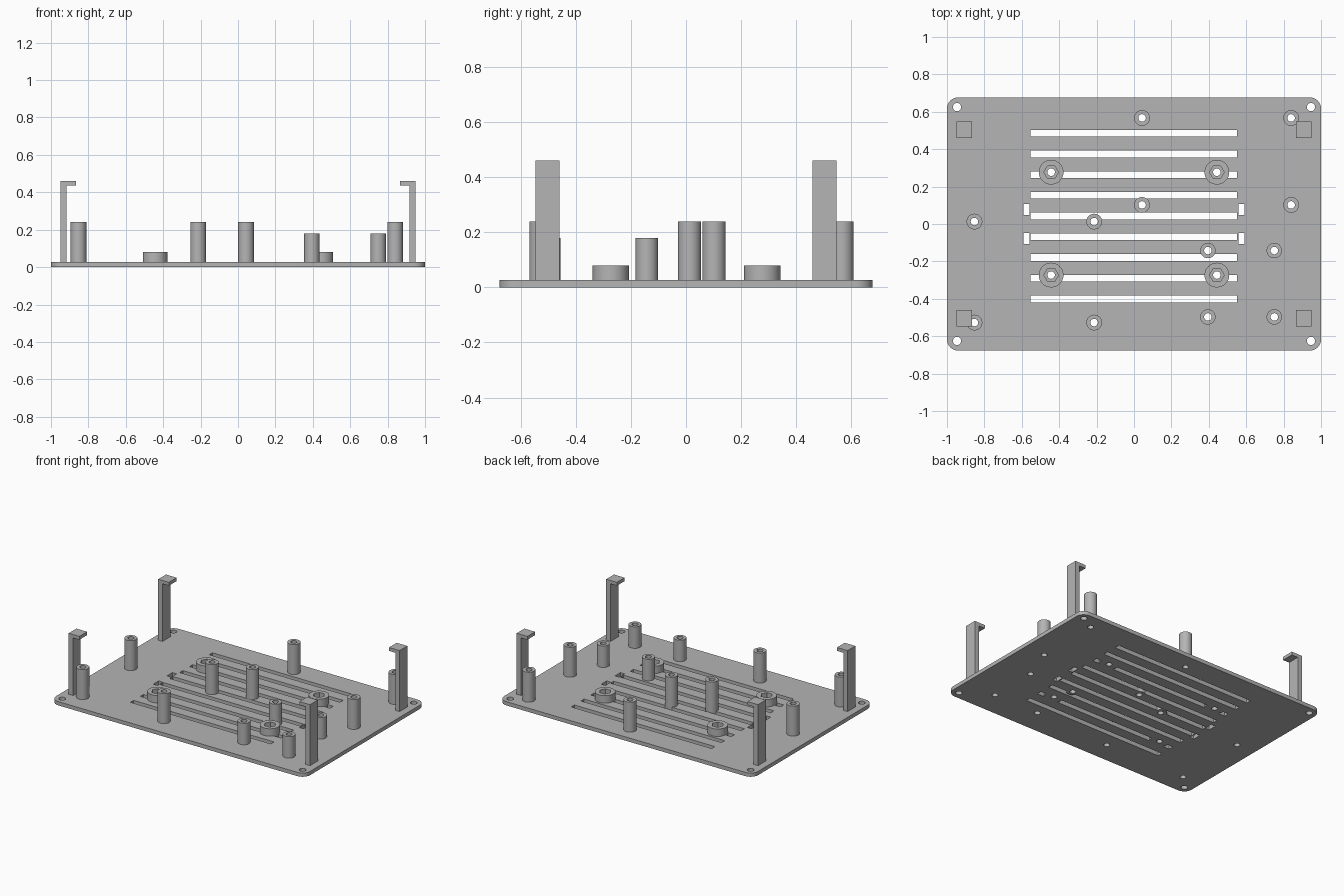
import bpy, bmesh, math
from mathutils import Matrix, Vector

cube = bpy.data.objects.get("Cube")
if cube:
    bpy.data.objects.remove(cube, do_unlink=True)

T = 0.027          # plate thickness
SEG = 48           # sides of every round part
BORE = 0.02

grey = bpy.data.materials.new("plastic_grey")
grey.use_nodes = True
colour = (0.46, 0.46, 0.46, 1)
grey.diffuse_color = colour
grey.node_tree.nodes["Principled BSDF"].inputs["Base Color"].default_value = colour


def finish(name, bm):
    """Turn a bmesh into a linked object with smooth rounds and sharp edges."""
    bmesh.ops.recalc_face_normals(bm, faces=bm.faces)
    mesh = bpy.data.meshes.new(name)
    bm.to_mesh(mesh)
    bm.free()
    mesh.materials.append(grey)
    mesh.shade_smooth()
    mesh.set_sharp_from_angle(angle=math.radians(30))
    obj = bpy.data.objects.new(name, mesh)
    bpy.context.collection.objects.link(obj)
    return obj


def add_box(bm, x0, x1, y0, y1, z0, z1):
    centre = Vector((x0 + x1, y0 + y1, z0 + z1)) / 2
    size = Matrix.Diagonal((x1 - x0, y1 - y0, z1 - z0, 1))
    return bmesh.ops.create_cube(bm, size=1, matrix=Matrix.Translation(centre) @ size)["verts"]


def add_cylinder(bm, x, y, r, z0, z1):
    bmesh.ops.create_cone(bm, cap_ends=True, segments=SEG, radius1=r, radius2=r,
                          depth=z1 - z0, matrix=Matrix.Translation((x, y, (z0 + z1) / 2)))


def cut(target, cutter):
    """Subtract the cutter from the target, then discard the cutter."""
    mod = target.modifiers.new("cut", "BOOLEAN")
    mod.operation, mod.solver, mod.object = "DIFFERENCE", "EXACT", cutter
    bpy.context.view_layer.update()
    graph = bpy.context.evaluated_depsgraph_get()
    mesh = bpy.data.meshes.new_from_object(target.evaluated_get(graph))
    target.modifiers.clear()
    target.data = mesh
    bpy.data.objects.remove(cutter, do_unlink=True)


def add_tube(name, x, y, profile):
    """Spin a (radius, height, is_hexagon) profile around a vertical axis."""
    bm = bmesh.new()
    rings = []
    for r, z, hexagon in profile:
        ring = []
        for i in range(SEG):
            a = 2 * math.pi * i / SEG
            k = math.cos(math.pi / 6) / math.cos(a % (math.pi / 3) - math.pi / 6) if hexagon else 1
            ring.append(bm.verts.new((x + r * k * math.cos(a), y + r * k * math.sin(a), z)))
        rings.append(ring)
    for lower, upper in zip(rings, rings[1:]):
        for i in range(SEG):
            j = (i + 1) % SEG
            bm.faces.new((lower[i], lower[j], upper[j], upper[i]))
    return finish(name, bm)


# Standoff groups: name, outer radius, height, x positions, y positions
groups = [
    ("tall_standoff_left", 0.042, 0.24, (0.043, 0.84), (0.567, 0.102)),
    ("tall_standoff_right", 0.042, 0.24, (-0.853, -0.213), (0.013, -0.527)),
    ("short_standoff", 0.041, 0.18, (0.395, 0.75), (-0.142, -0.497)),
    ("nut_boss", 0.066, 0.08, (-0.443, 0.443), (0.277, -0.273)),
]
posts = [(n, r, h, x, y) for n, r, h, xs, ys in groups for x in xs for y in ys]

# Base plate with rounded corners
bm = bmesh.new()
add_box(bm, -1, 1, -0.677, 0.677, 0, T)
upright = [e for e in bm.edges if abs(e.verts[0].co.z - e.verts[1].co.z) > T / 2]
bmesh.ops.bevel(bm, geom=upright, offset=0.06, segments=8, affect="EDGES", profile=0.5)
plate = finish("base_plate", bm)

# Vent slots and strap slots, left solid under the standoffs
bm = bmesh.new()
for i in range(9):
    y = 0.4855 - 0.1108 * i
    add_box(bm, -0.554, 0.552, y - 0.018, y + 0.018, -0.1, 0.1)
for sx in (-1, 1):
    for sy in (-1, 1):
        xs, ys = sorted((sx * 0.559, sx * 0.592)), sorted((sy * 0.047, sy * 0.108))
        add_box(bm, *xs, *ys, -0.1, 0.1)
slots = finish("slot_cutter", bm)
bm = bmesh.new()
for _, r, _, x, y in posts:
    add_cylinder(bm, x, y, r, -0.2, 0.2)
cut(slots, finish("pad_cutter", bm))
cut(plate, slots)

# Screw holes through the plate
bm = bmesh.new()
for _, _, _, x, y in posts:
    add_cylinder(bm, x, y, BORE, -0.1, 0.1)
for x in (-0.946, 0.946):
    for y in (-0.625, 0.625):
        add_cylinder(bm, x, y, 0.022, -0.1, 0.1)
cut(plate, finish("hole_cutter", bm))
plate.data.shade_smooth()
plate.data.set_sharp_from_angle(angle=math.radians(30))

# Hollow standoffs, and bosses with a hexagonal nut pocket
for name, r, h, x, y in posts:
    profile = [(r, T, False), (r, h, False)]
    if name == "nut_boss":
        profile += [(0.039, h, True), (0.039, 0.04, True), (BORE, 0.04, False)]
    else:
        profile += [(BORE, h, False)]
    add_tube(name, x, y, profile + [(BORE, T, False)])

# Corner clips: upright arm with an inward hook
hook = [(0.95, T), (0.95, 0.461), (0.866, 0.461), (0.866, 0.437), (0.916, 0.437), (0.916, T)]
for sx, side in ((1, "left"), (-1, "right")):
    for sy, end in ((-1, "front"), (1, "back")):
        bm = bmesh.new()
        face = bm.faces.new([bm.verts.new((sx * x, sy * 0.46, z)) for x, z in hook])
        new = bmesh.ops.extrude_face_region(bm, geom=[face])["geom"]
        bmesh.ops.translate(bm, vec=(0, sy * 0.087, 0),
                            verts=[v for v in new if isinstance(v, bmesh.types.BMVert)])
        finish(f"clip_{end}_{side}", bm)
